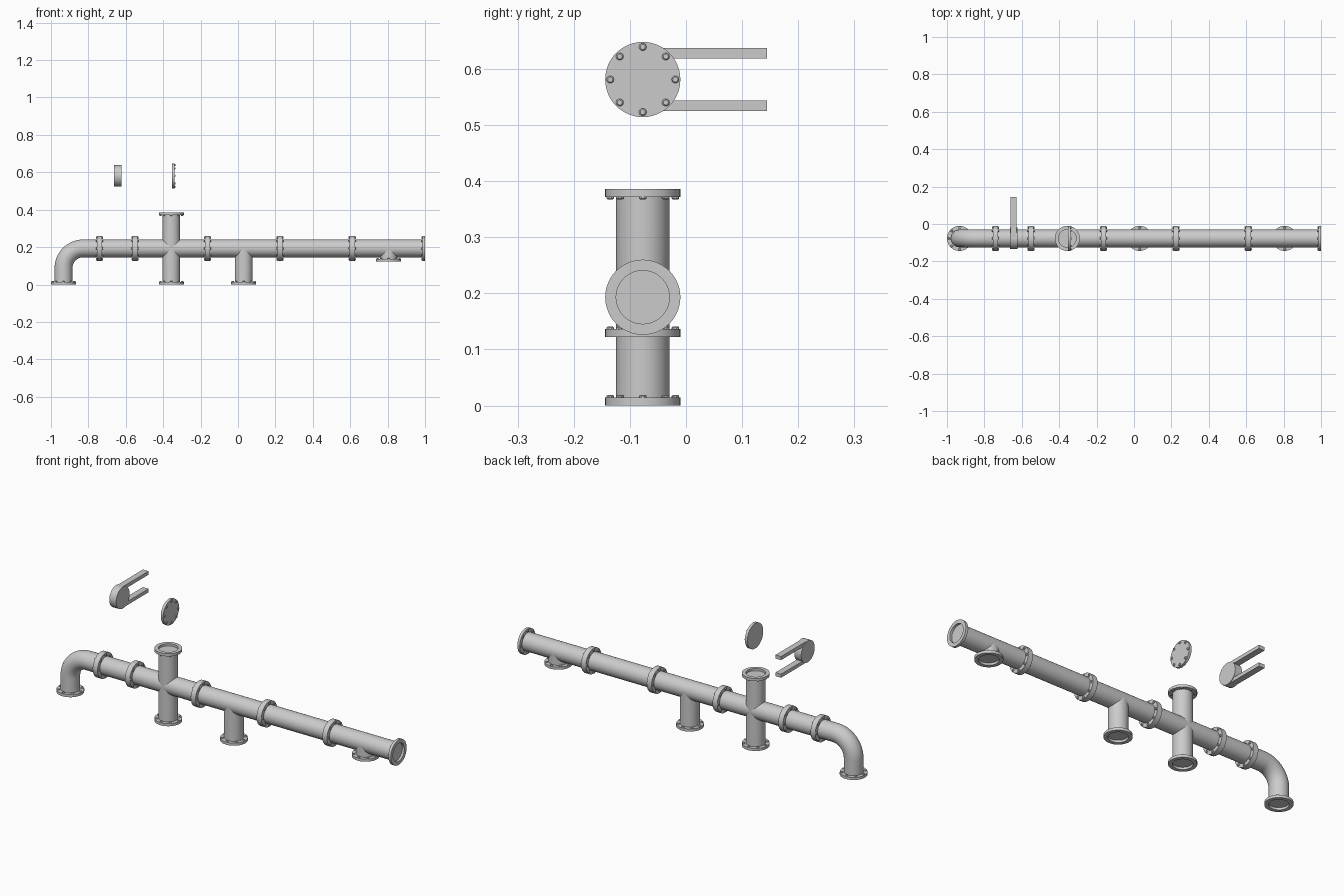
import bpy, bmesh
from math import sin, cos, pi
from mathutils import Vector

if "Cube" in bpy.data.objects:
    bpy.data.objects.remove(bpy.data.objects["Cube"])

R, FR, FT = 0.0475, 0.067, 0.014      # pipe radius, flange radius, flange thickness
AY, AZ, ARM = -0.077, 0.193, 0.193    # pipe axis and fitting arm length
X, Z = Vector((1, 0, 0)), Vector((0, 0, 1))
Y = Vector((0, 1, 0))
N = 48


def ring(c, axis, r, n=N):
    side = Y.cross(axis)
    return [c + r * (cos(2 * pi * i / n) * Y + sin(2 * pi * i / n) * side) for i in range(n)]


def loft(bm, rings, cap_start=False, cap_end=False):
    rows = [[bm.verts.new(p) for p in r] for r in rings]
    for a, b in zip(rows, rows[1:]):
        for i in range(len(a)):
            j = (i + 1) % len(a)
            bm.faces.new((a[i], a[j], b[j], b[i]))
    if cap_start:
        bm.faces.new(rows[0])
    if cap_end:
        bm.faces.new(rows[-1])


def lathe(bm, c, axis, profile, n=N, **caps):
    loft(bm, [ring(c + axis * d, axis, r, n) for d, r in profile], **caps)


def bolts(bm, c, axis, start):
    for p in ring(c, axis, 0.058, 8):
        lathe(bm, p, axis, [(start, .0068), (start + .003, .0068), (start + .005, .0045)], 10, cap_end=True)


def flange(bm, c, inward, open_end=False):
    # ring flange with a recessed floor at open ends
    lathe(bm, c, inward, [(.012, R), (0, R), (0, FR), (FT, FR), (FT, R)], cap_start=open_end)
    bolts(bm, c, inward, FT)


def branch(bm, x, direction, length):
    # equal-bore branch, mitred where it meets the run
    c, d = Vector((x, AY, AZ)), Z * direction
    end = ring(c + d * (length - FT), d, R)
    loft(bm, [[Vector((p.x, p.y, AZ + direction * abs(p.x - x))) for p in end], end])
    flange(bm, c + d * length, -d, True)


def finish(name, bm):
    bmesh.ops.recalc_face_normals(bm, faces=bm.faces)
    me = bpy.data.meshes.new(name)
    bm.to_mesh(me)
    bm.free()
    ob = bpy.data.objects.new(name, me)
    bpy.context.collection.objects.link(ob)
    bpy.context.view_layer.objects.active = ob
    ob.select_set(True)
    bpy.ops.object.shade_smooth_by_angle(angle=0.6)
    ob.select_set(False)


# Straight runs with their branches: name, start, end, [(direction, length)]
runs = [
    ("short_pipe", -0.74, -0.55, []),
    ("cross_fitting", -0.55, -0.163, [(1, ARM), (-1, ARM)]),
    ("tee_fitting", -0.163, 0.224, [(-1, ARM)]),
    ("long_pipe", 0.224, 0.611, []),
    ("short_outlet_tee", 0.611, 1.0, [(-1, 0.071)]),
]
for name, x0, x1, arms in runs:
    bm = bmesh.new()
    a, b = Vector((x0, AY, AZ)), Vector((x1, AY, AZ))
    lathe(bm, a, X, [(FT, R), (x1 - x0 - FT, R)])
    flange(bm, a, X)
    flange(bm, b, -X, x1 == 1.0)
    for direction, length in arms:
        branch(bm, (x0 + x1) / 2, direction, length)
    finish(name, bm)

# Elbow: straight leg, quarter bend, straight leg
bm = bmesh.new()
ex, br = -0.933, 0.105
rings = [ring(Vector((ex, AY, FT)), Z, R)]
for i in range(17):
    t = i / 16 * pi / 2
    c = Vector((ex + br - br * cos(t), AY, AZ - br + br * sin(t)))
    rings.append(ring(c, Vector((sin(t), 0, cos(t))), R))
rings.append(ring(Vector((-0.74 - FT, AY, AZ)), X, R))
loft(bm, rings)
flange(bm, Vector((ex, AY, 0)), Z, True)
flange(bm, Vector((-0.74, AY, AZ)), -X)
finish("elbow_fitting", bm)

# Blind flange floating above the cross
bm = bmesh.new()
c = Vector((-0.354, AY, 0.581))
lathe(bm, c, X, [(0, FR), (FT, FR)], cap_start=True, cap_end=True)
bolts(bm, c, X, FT)
finish("blind_flange", bm)

# Pipe support: round saddle with two straight arms
bm = bmesh.new()
lathe(bm, Vector((-0.664, AY, 0.581)), X, [(0, .057), (.04, .057)], cap_start=True, cap_end=True)
finish("support_saddle", bm)
for side, name in ((1, "support_arm_upper"), (-1, "support_arm_lower")):
    bm = bmesh.new()
    bmesh.ops.create_cube(bm, size=1)
    bmesh.ops.scale(bm, vec=(0.033, 0.221, 0.019), verts=bm.verts)
    bmesh.ops.translate(bm, vec=(-0.644, 0.0335, 0.581 + side * 0.0468), verts=bm.verts)
    finish(name, bm)
